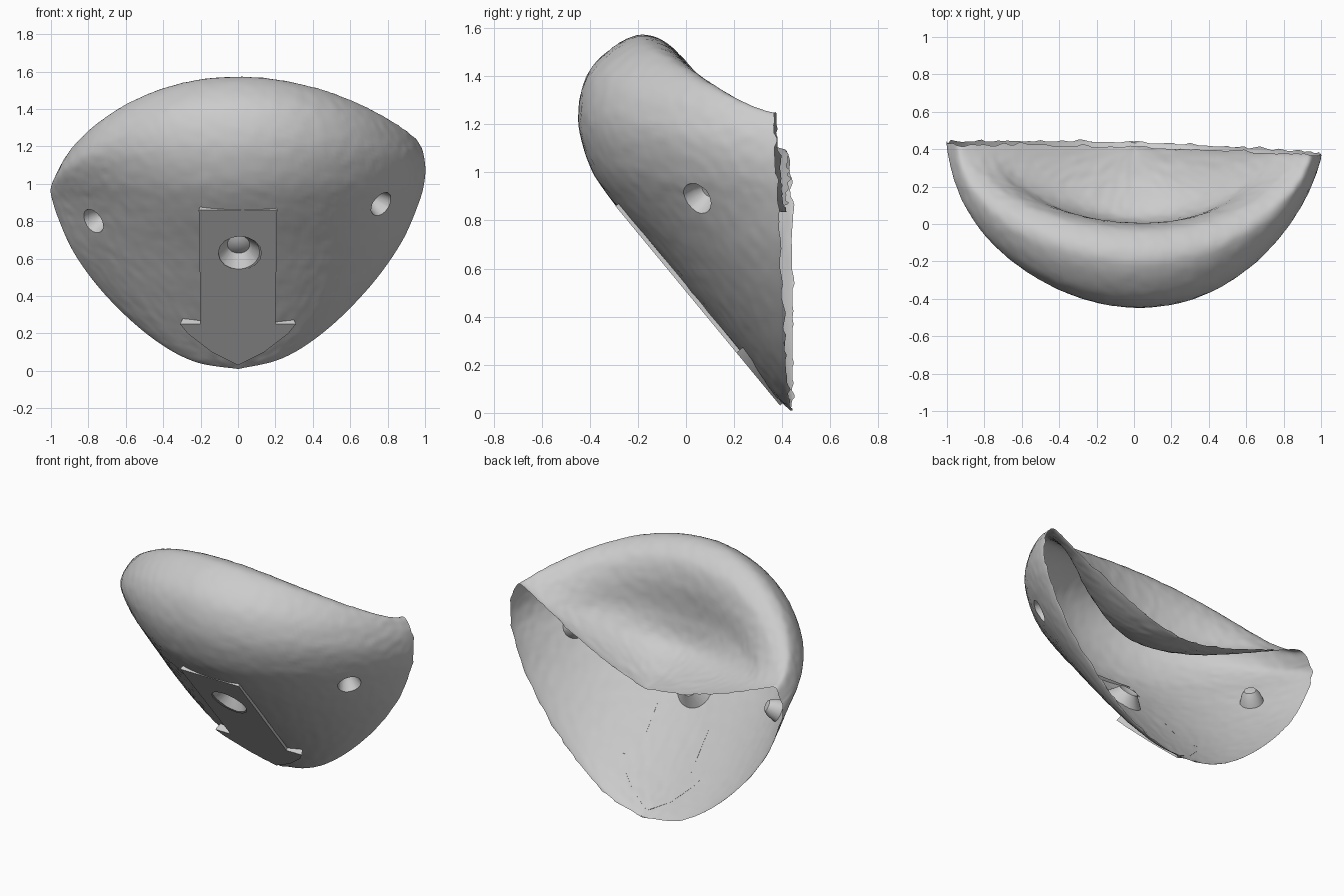
import bpy, bmesh, math
from mathutils import Vector, noise

if "Cube" in bpy.data.objects:
    bpy.data.objects.remove(bpy.data.objects["Cube"])

grey = bpy.data.materials.new("plain grey")
grey.use_nodes = True
grey.diffuse_color = (0.6, 0.6, 0.6, 1)
grey.node_tree.nodes["Principled BSDF"].inputs["Base Color"].default_value = (0.6, 0.6, 0.6, 1)

ACROSS, STEPS = 128, 8

# Half-bowl rings: half width, side height, depth, front height, pointedness in plan
RINGS = [Vector(r) for r in (
    (0, .01, 0, .01, 1.2), (.24, .06, .07, .08, 1.25), (.47, .2, .185, .22, 1.3),
    (.7, .42, .37, .45, 1.45), (.87, .65, .535, .66, 1.55), (.965, .86, .7, .86, 1.55),
    (1, .99, .805, 1.03, 1.4), (.995, 1.07, .845, 1.24, 1.22), (.97, 1.13, .78, 1.44, 1.17),
    (.935, 1.17, .59, 1.57, 1.13), (.87, 1.15, .44, 1.51, 1.1), (.78, 1.105, .39, 1.36, 1.1),
    (.66, 1.05, .4, 1.13, 1.1), (.45, .96, .36, .96, 1.1), (.22, .88, .19, .87, 1.1),
    (0, .835, 0, .835, 1.1))]


def ring_at(i, f):
    """Smooth curve through the rings."""
    a, b, c, d = (RINGS[min(max(i + k, 0), len(RINGS) - 1)] for k in (-1, 0, 1, 2))
    return b + 0.5 * f * (c - a + f * (2 * a - 5 * b + 4 * c - d + f * (3 * (b - c) + d - a)))


def finish(bm, name):
    mesh = bpy.data.meshes.new(name)
    bm.to_mesh(mesh)
    bm.free()
    mesh.materials.append(grey)
    ob = bpy.data.objects.new(name, mesh)
    bpy.context.collection.objects.link(ob)
    bpy.ops.object.select_all(action="DESELECT")
    ob.select_set(True)
    bpy.context.view_layer.objects.active = ob
    bpy.ops.object.shade_smooth_by_angle(angle=math.radians(35))
    return ob


# Shell: outer bowl, rolled lip and sunken basin as one sheet, leaning to one side
bm = bmesh.new()
grid = []
for row in range((len(RINGS) - 1) * STEPS + 1):
    w, zs, d, zf, power = ring_at(row // STEPS, row % STEPS / STEPS)
    upper = min(max((row / STEPS - 5.5) / 2, 0), 1)
    line = []
    for col in range(ACROSS + 1):
        ang = math.pi * col / ACROSS
        s = max(math.sin(ang), 0)
        x = w * math.cos(ang)
        z = zs + (zf - zs) * s ** 1.55 + (0.035 + 0.05 * upper) * x * (1 - s)
        bulge = s ** (power + 0.2 * upper * math.cos(ang))
        p = Vector((x, 0.435 - 0.03 * (x + z) - d * bulge, z))
        p += noise.noise_vector(p * 22) * 0.003 * min(1, 4 * s)
        if col in (0, ACROSS):  # ragged back edge
            p.y += 0.02 * noise.noise(p * 17)
        p.z = max(p.z, 0)
        line.append(bm.verts.new(p))
    grid.append(line)
for lo, hi in zip(grid, grid[1:]):
    for k in range(ACROSS):
        bm.faces.new((lo[k], lo[k + 1], hi[k + 1], hi[k]))
outer = [v for line in grid[STEPS:8 * STEPS] for v in line]


def sunken_hole(x, z, radius, rings):
    """Open a round hole in the outer wall and draw its rim inward as a cup."""
    hub = min((v for v in outer if v.is_valid), key=lambda v: (v.co.x - x) ** 2 + (v.co.z - z) ** 2)
    c, n = hub.co.copy(), hub.normal.copy()
    if n.y < 0:
        n = -n

    def flat(v):
        return (v.co - c) - n * (v.co - c).dot(n)

    near = [v for v in outer if v.is_valid and (v.co - c).length < 2 * radius]
    gone = [v for v in near if flat(v).length < radius]
    rest = set(near) - set(gone)
    bmesh.ops.delete(bm, geom=gone, context="VERTS")
    rim = [e for e in bm.edges if e.is_boundary and all(v in rest for v in e.verts)]
    for v in {v for e in rim for v in e.verts}:
        f = flat(v)
        v.co += f.normalized() * radius - f
    for r, depth in rings:
        new = bmesh.ops.extrude_edge_only(bm, edges=rim)["geom"]
        rim = [g for g in new if isinstance(g, bmesh.types.BMEdge) and g.is_boundary]
        for v in {v for e in rim for v in e.verts}:
            v.co = c + flat(v).normalized() * r + n * depth


bm.normal_update()
sunken_hole(-.77, .81, .07, ((.055, .05), (.035, .08), (.0001, .085)))
sunken_hole(.765, .9, .07, ((.055, .05), (.035, .08), (.0001, .085)))
sunken_hole(.01, .63, .115, ((.075, .05), (.06, .07), (.035, .06), (.0001, .055)))
bmesh.ops.remove_doubles(bm, verts=bm.verts, dist=0.0006)
bmesh.ops.recalc_face_normals(bm, faces=bm.faces)
shell = finish(bm, "bowl_shell")

# Arrow-shaped panel on the sloping front, with a round opening and a skirt to the shell
SLOPE = Vector((0, -.825, 1))
half = [(.21, .86), (.205, .56), (.2, .25), (.31, .25), (.27, .2), (.14, .1)]
outline = half + [(0, .03)] + [(-x, z) for x, z in reversed(half)]
turns = [2 * math.pi * k / 16 for k in range(16)]
opening = [(.01 + .115 * math.cos(t), .63 + .089 * math.sin(t)) for t in turns]
bm = bmesh.new()
loops = []
for points in (outline, opening):
    vs = [bm.verts.new(Vector((x, .416, 0)) + SLOPE * z) for x, z in points]
    loops.append([bm.edges.new((a, b)) for a, b in zip(vs, vs[1:] + vs[:1])])
bmesh.ops.triangle_fill(bm, use_beauty=True, edges=loops[0] + loops[1], normal=(0, -.77, -.64))
for g in bmesh.ops.extrude_edge_only(bm, edges=loops[0])["geom"]:
    if isinstance(g, bmesh.types.BMVert):
        g.co = shell.closest_point_on_mesh(g.co)[1]
bmesh.ops.recalc_face_normals(bm, faces=bm.faces)
finish(bm, "front_panel")
